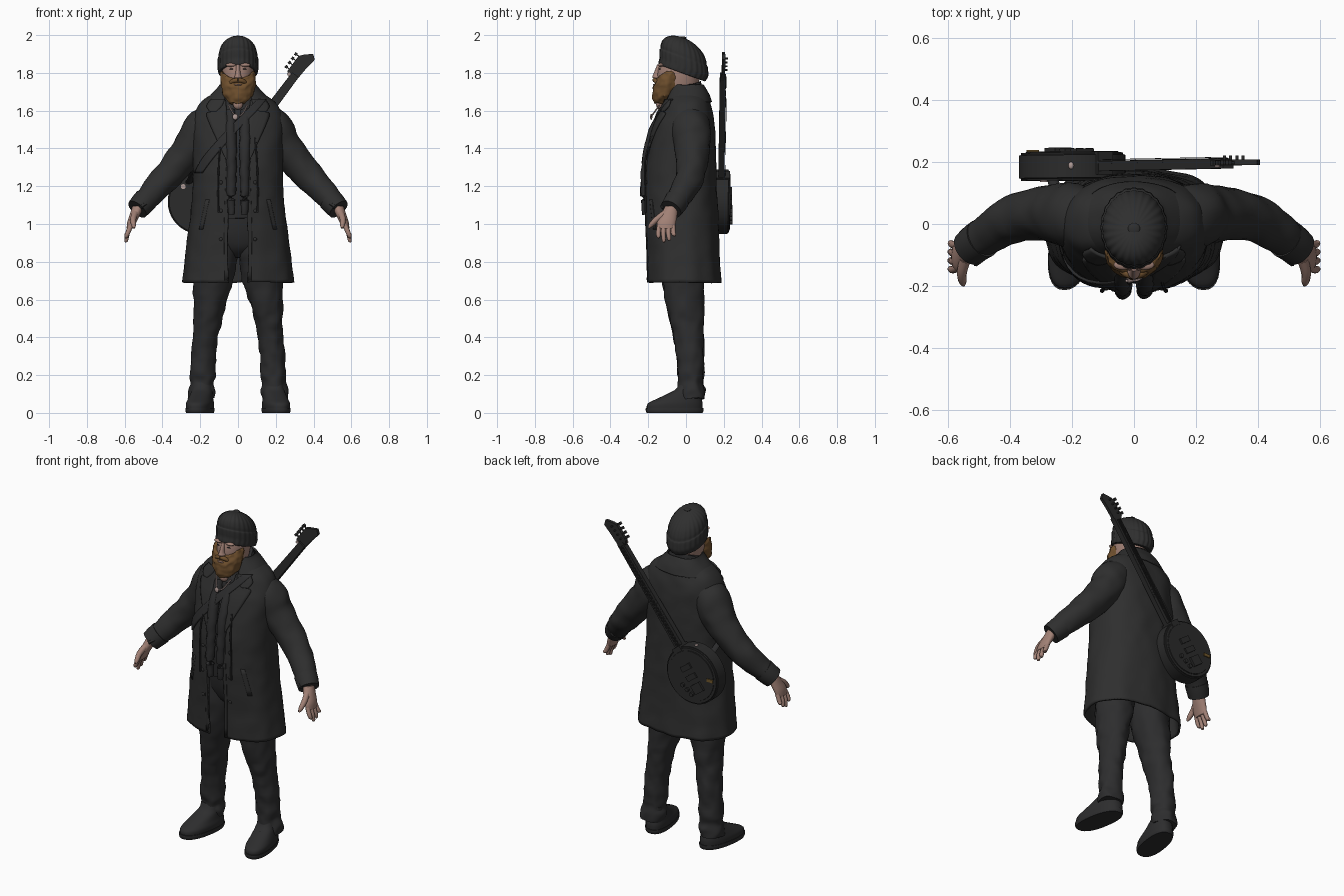
import bpy, bmesh, math
from mathutils import Vector, Matrix, noise

cube = bpy.data.objects.get("Cube")
if cube:
    bpy.data.objects.remove(cube, do_unlink=True)


def material(name, *rgb):
    m = bpy.data.materials.new(name)
    m.use_nodes = True
    m.diffuse_color = (*rgb, 1)
    bsdf = m.node_tree.nodes["Principled BSDF"]
    bsdf.inputs["Base Color"].default_value = (*rgb, 1)
    bsdf.inputs["Roughness"].default_value = 0.9
    return m


COAT = material("charcoal coat", .028, .028, .028)
CLOTH = material("black cloth", .026, .026, .027)
WOOD = material("black lacquer", .024, .024, .024)
SKIN = material("skin", .36, .22, .18)
BEARD = material("ginger hair", .16, .08, .027)
PALE = material("pale metal", .42, .32, .3)
GOLD = material("dull gold", .17, .1, .025)


def finish(name, bm, mat, solid=0):
    bmesh.ops.recalc_face_normals(bm, faces=bm.faces)
    me = bpy.data.meshes.new(name)
    bm.to_mesh(me)
    bm.free()
    me.materials.append(mat)
    me.shade_smooth()
    me.set_sharp_from_angle(angle=math.radians(42))
    ob = bpy.data.objects.new(name, me)
    bpy.context.collection.objects.link(ob)
    if solid:
        mod = ob.modifiers.new("Thickness", 'SOLIDIFY')
        mod.thickness, mod.offset = solid, 0
    return ob


def spline(rows, n=5):
    # Catmull-Rom through tuples of any length
    out = []
    for i in range(len(rows) - 1):
        a, b, c, d = (rows[max(0, min(len(rows) - 1, i + k))] for k in (-1, 0, 1, 2))
        for j in range(n):
            t = j / n
            out.append(tuple(q + .5 * t * (r - p + t * (2*p - 5*q + 4*r - s + t * (3*(q - r) + s - p)))
                             for p, q, r, s in zip(a, b, c, d)))
    return out + [tuple(rows[-1])]


def skin(name, rings, mat, closed=True, amp=0, freq=14, solid=0):
    bm = bmesh.new()
    loops = []
    for ring_pts in rings:
        loops.append([bm.verts.new(p + noise.noise_vector(p * freq) * amp) for p in ring_pts])
    n = len(loops[0])
    for a, b in zip(loops, loops[1:]):
        for i in range(n if closed else n - 1):
            j = (i + 1) % n
            bm.faces.new((a[i], a[j], b[j], b[i]))
    if closed:
        bm.faces.new(loops[0])
        bm.faces.new(loops[-1])
    return finish(name, bm, mat, solid)


def spow(v, e):
    return math.copysign(abs(v) ** e, v)


def ring(cx, cy, z, rx, ry, n=32, e=1.0, gap=0.0):
    # horizontal ring starting at the front; gap leaves it open there
    out = []
    for i in range(n):
        t = gap + (2 * math.pi - 2 * gap) * i / ((n - 1) if gap else n)
        out.append(Vector((cx + rx * spow(math.sin(t), e), cy - ry * spow(math.cos(t), e), z)))
    return out


def loft(name, rows, mat, n=32, **kw):
    return skin(name, [ring(*r, n=n) for r in spline(rows)], mat, **kw)


def tube(name, rows, mat, n=16, flat=1, steps=5, **kw):
    # rows hold x, y, z, radius
    pts = spline(rows, steps)
    rings = []
    for i, p in enumerate(pts):
        d = Vector(pts[min(i + 1, len(pts) - 1)][:3]) - Vector(pts[max(i - 1, 0)][:3])
        q = d.to_track_quat('Z', 'Y')
        rings.append([Vector(p[:3]) + q @ Vector((p[3] * math.cos(a), p[3] * flat * math.sin(a), 0))
                      for a in (2 * math.pi * k / n for k in range(n))])
    return skin(name, rings, mat, **kw)


def ball(name, loc, size, mat):
    bm = bmesh.new()
    bmesh.ops.create_uvsphere(bm, u_segments=16, v_segments=10, radius=1,
                              matrix=Matrix.Translation(loc) @ Matrix.Diagonal((*size, 1)))
    return finish(name, bm, mat)


# coat shell: z, half width, front y, back y, half opening
E = .85
coat_rows = spline([(.69, .288, -.2, .178, .05), (.85, .27, -.203, .168, .055), (1.05, .246, -.212, .162, .05),
                    (1.2, .234, -.213, .158, .045), (1.35, .233, -.2, .154, .045), (1.5, .236, -.165, .148, .055),
                    (1.58, .225, -.132, .138, .065), (1.64, .195, -.105, .122, .07), (1.69, .115, -.09, .105, .07)], 6)


def open_ring(r):
    z, w, f, b, g = r
    pts = ring(0, (f + b) / 2, z, w, (b - f) / 2, 72, E, math.asin((g / w) ** (1 / E)))
    fold = max(0, 1.15 - z) * .014
    for i, p in enumerate(pts):
        s = 1 + fold / w * math.sin(i * .75) * math.sin(math.pi * i / 71)
        p.x, p.y = p.x * s, p.y * s
    return pts


def coat_y(x, z):
    i = max(k for k, r in enumerate(coat_rows) if r[0] <= z or k == 0)
    a, b = coat_rows[i], coat_rows[min(i + 1, len(coat_rows) - 1)]
    t = (z - a[0]) / (b[0] - a[0]) if b[0] > a[0] else 0
    w, f, k = (a[m] + (b[m] - a[m]) * t for m in (1, 2, 3))
    return (f + k) / 2 - (k - f) / 2 * max(0, 1 - min(1, abs(x) / w) ** (2 / E)) ** (E / 2)


def strip(name, rows, mat, off=.012, thick=.009):
    # cloth strip lying on the coat front; rows hold z, first x, second x
    rings = []
    for z, a, b in spline(rows, 4):
        xs = [a + (b - a) * k / 6 for k in range(7)]
        rings.append([Vector((x, coat_y(x, z) - off, z)) for x in xs])
    return skin(name, rings, mat, closed=False, solid=thick)


skin("coat", [open_ring(r) for r in coat_rows], COAT, closed=False, amp=.005, solid=.012)
skin("coat_collar", [open_ring(r) for r in spline([(1.645, .172, -.112, .132, .075), (1.685, .136, -.096, .118, .07),
     (1.72, .104, -.082, .1, .065), (1.735, .094, -.072, .09, .06)])], COAT, closed=False, amp=.003, solid=.01)

# clothes under the coat
loft("jacket", [(0, -.02, 1.03, .2, .155), (0, -.025, 1.2, .2, .165), (0, -.02, 1.4, .19, .155),
                (0, -.005, 1.55, .16, .125), (0, .005, 1.66, .1, .09)], CLOTH, amp=.004)
loft("hips", [(0, -.015, .82, .05, .05), (0, -.02, .88, .15, .105), (0, -.02, .98, .19, .135),
              (0, -.02, 1.08, .19, .142)], CLOTH, amp=.005)
scarf = [ring(*r, n=48) for r in spline([(0, -.02, 1.6, .1, .105), (0, -.02, 1.64, .122, .115), (0, -.012, 1.69, .12, .105),
         (0, -.01, 1.73, .107, .095), (0, -.005, 1.755, .09, .082)])]
for r in scarf:
    for p in r:
        p.z += .3 * (p.y - .08)
skin("scarf", scarf, CLOTH, amp=.008, freq=22)

# mirrored parts
for s, side in ((1, "left"), (-1, "right")):
    def m(rows):
        return [(s * r[0], *r[1:]) for r in rows]
    tube(side + "_sleeve", m([(.12, .02, 1.575, .08), (.185, .025, 1.508, .104), (.232, .032, 1.425, .098),
         (.302, .034, 1.338, .085), (.39, .017, 1.238, .076), (.46, -.025, 1.16, .066), (.53, -.077, 1.08, .054)]),
         COAT, n=28, amp=.007)
    tube(side + "_cuff", m([(.488, -.046, 1.128, .065), (.51, -.061, 1.104, .063), (.533, -.079, 1.078, .059)]), COAT, n=24)
    tube(side + "_cuff_tab", m([(.465, -.087, 1.12, .012), (.49, -.109, 1.106, .012), (.515, -.127, 1.09, .012)]), COAT, n=6)
    # hand
    loft(side + "_palm", m([(.528, -.075, 1.095, .03, .034), (.545, -.09, 1.05, .028, .044),
         (.562, -.103, 1.01, .024, .05), (.573, -.106, .975, .017, .046)]), SKIN, n=20)
    for k, name in enumerate(("index", "middle", "ring", "little")):
        y, low = -.141 + k * .024, (.925, .903, .912, .935)[k]
        tube(f"{side}_{name}_finger", m([(.568, y, .99, .013), (.585, y - .006 + k * .003, .95, .0125),
             (.592, y - .004 + k * .004, low + .008, .01), (.592, y - .003 + k * .004, low, .004)]), SKIN, n=10, steps=3)
    tube(side + "_thumb", m([(.545, -.115, 1.055, .018), (.555, -.155, 1.025, .016), (.553, -.185, .995, .013),
         (.55, -.198, .978, .005)]), SKIN, n=10)
    # leg and shoe
    loft(side + "_trouser_leg", m([(.198, .028, .075, .068, .066), (.192, .03, .12, .072, .07), (.19, .027, .16, .062, .064),
         (.188, .025, .21, .066, .068), (.18, .02, .33, .066, .074), (.165, .008, .45, .07, .085), (.153, -.003, .55, .082, .096),
         (.13, -.016, .7, .106, .11), (.115, -.02, .85, .113, .122), (.1, -.02, .99, .098, .12)]), CLOTH, amp=.011, freq=18)
    for part, rows in (("sole", [(.2, -.06, 0, .068, .148), (.2, -.06, .012, .071, .153), (.2, -.06, .026, .071, .153)]),
                       ("shoe", [(.2, -.06, .022, .068, .148), (.2, -.057, .05, .069, .145), (.2, -.035, .075, .063, .118),
                                 (.198, -.01, .1, .058, .09), (.196, .015, .125, .055, .07), (.195, .025, .16, .052, .058)])):
        rings = [ring(*r, n=32, e=.85) for r in spline(rows, 4)]
        for r in rings:
            for p in r:
                p.x = s * (p.x - .15 * (p.y + .05))
        skin(f"{side}_{part}", rings, CLOTH)
    for k in range(3):
        y, z = -.095 + k * .027, .08 + k * .014
        tube(f"{side}_lace_{k}", m([(.17, y, z, .006), (.2, y - .008, z + .012, .006), (.235, y, z, .006)]), CLOTH, n=6)
    # lapel, pocket, front facing and hanging ends
    strip(side + "_lapel", [(1.31, s * .045, s * .05), (1.42, s * .05, s * .1), (1.53, s * .055, s * .15),
                            (1.585, s * .06, s * .165), (1.6, s * .06, s * .12), (1.655, s * .065, s * .11)], COAT, off=.014)
    strip(side + "_collar_point", [(1.595, s * .115, s * .15), (1.625, s * .085, s * .165), (1.66, s * .07, s * .14)], COAT, off=.018)
    strip(side + "_pocket", [(.97, s * .185, s * .205), (1.13, s * .15, s * .17)], COAT, off=.006, thick=.006)
    strip(side + "_coat_edge", [(.7, s * .052, s * .07), (1.0, s * .055, s * .073), (1.3, s * .047, s * .062)], COAT, off=.004)
    tube(side + "_scarf_tail", m([(.04, -.12, 1.6, .026), (.036, -.185, 1.45, .028), (.034, -.21, 1.3, .026),
         (.036, -.217, 1.15, .024), (.034, -.212, 1.05, .016)]), CLOTH, n=12, amp=.007, freq=25)
    tube(side + "_cord", m([(.085, -.17, 1.5, .005), (.1, -.214, 1.35, .005), (.105, -.216, 1.2, .005),
         (.104, -.214, 1.06, .006)]), CLOTH, n=6)
    for k in range(3):
        ball(f"{side}_button_{k}", (s * .09, coat_y(.09, .92 + .15 * k) - .004, .92 + .15 * k), (.01, .006, .01), COAT)
    # face sides
    ball(side + "_brow", (s * .036, -.132, 1.842), (.03, .016, .01), SKIN)
    ball(side + "_eye", (s * .034, -.1385, 1.82), (.011, .005, .003), CLOTH)
    tube(side + "_moustache", m([(0, -.166, 1.762, .012), (.025, -.16, 1.757, .012), (.05, -.142, 1.74, .008)]), BEARD, n=10)

# head
loft("head", [(0, -.02, 1.6, .06, .065), (0, -.035, 1.67, .062, .085), (0, -.043, 1.71, .074, .102),
              (0, -.04, 1.77, .083, .112), (0, -.035, 1.82, .085, .113), (0, -.03, 1.86, .08, .1),
              (0, -.02, 1.91, .055, .07)], SKIN)
loft("nose", [(0, -.145, 1.768, .012, .015), (0, -.152, 1.776, .021, .026), (0, -.15, 1.795, .014, .022),
              (0, -.142, 1.845, .009, .01)], SKIN, n=14)
beard = [ring(*r, n=48) for r in spline([(0, -.14, 1.636, .02, .02), (0, -.133, 1.645, .048, .038), (0, -.118, 1.68, .077, .058),
         (0, -.1, 1.72, .091, .074), (0, -.092, 1.75, .092, .07), (0, -.085, 1.768, .089, .066), (0, -.08, 1.77, .07, .055)])]
for r in beard:
    for p in r:
        p.z += .04 * min(1, abs(p.x) / .085) ** 2 * max(0, (p.z - 1.68) / .09)
skin("beard", beard, BEARD, amp=.008, freq=40)
ball("lower_lip", (0, -.17, 1.737), (.02, .006, .005), SKIN)
ball("throat", (0, -.138, 1.632), (.026, .02, .026), SKIN)

# ribbed knit hat: tilted brim, crown leaning forward
tilt = Matrix.Translation((0, -.021, 1.803)) @ Matrix.Rotation(math.radians(-20), 4, 'X')
hat = []
for z, r, rib in spline([(-.004, .93, .005), (0, .99, .01), (.03, 1.02, .014), (.07, 1.01, .014), (.08, .97, .01),
                         (.1, .95, .014), (.128, .85, .016), (.152, .65, .018), (.168, .38, .02), (.175, .1, .01)], 4):
    pts = ring(0, 0, z, .105 * r, .133 * r, n=144)
    hat.append([tilt @ Vector((p.x * (1 + rib * math.cos(i * math.pi / 3)),
                               p.y * (1 + rib * math.cos(i * math.pi / 3)) - .4 * max(0, z - .03), z))
                for i, p in enumerate(pts)])
skin("knit_hat", hat, COAT)
ball("hat_tip", tilt @ Vector((0, -.058, .173)), (.02, .02, .007), COAT)

# necklace
tube("necklace", [(-.05, -.14, 1.63, .004), (-.018, -.178, 1.577, .004), (.018, -.178, 1.577, .004), (.05, -.14, 1.63, .004)], PALE, n=6)
ball("pendant", (-.015, -.184, 1.567), (.014, .006, .016), PALE)

# strap across the chest and under the arm
strip("strap_front", [(1.27, -.228, -.19), (1.36, -.178, -.122), (1.5, -.055, .003), (1.6, .045, .1),
                      (1.66, .105, .15)], CLOTH, off=.02)
tube("strap_side", [(-.205, -.09, 1.29, .018), (-.236, -.01, 1.27, .018), (-.25, .08, 1.24, .018), (-.262, .15, 1.22, .018)],
     CLOTH, n=8, flat=.6)

# instrument frame: local y runs along the neck, local z faces backward
G = Matrix(((-.8, .6, 0, -.2), (0, .012, 1, .187), (.6, .8, 0, 1.118), (0, 0, 0, 1)))


def disc(name, x, y, z, r, h, mat, n=24, bevel=0):
    bm = bmesh.new()
    bmesh.ops.create_cone(bm, cap_ends=True, segments=n, radius1=r, radius2=r, depth=h)
    if bevel:
        rim = [e for e in bm.edges if abs(e.verts[0].co.z - e.verts[1].co.z) < 1e-5]
        bmesh.ops.bevel(bm, geom=rim, offset=bevel, segments=3, affect='EDGES')
    bm.transform(G @ Matrix.Translation((x, y, z)))
    return finish(name, bm, mat)


def slab(name, outline, z0, z1, mat):
    bm = bmesh.new()
    f = bm.faces.new([bm.verts.new((x, y, z0)) for x, y in outline])
    top = bmesh.ops.extrude_face_region(bm, geom=[f])["geom"]
    bmesh.ops.translate(bm, vec=(0, 0, z1 - z0), verts=[v for v in top if isinstance(v, bmesh.types.BMVert)])
    bm.transform(G)
    return finish(name, bm, mat)


def box(name, x, y, w, l, z0, z1, mat):
    return slab(name, [(x - w, y - l), (x + w, y - l), (x + w, y + l), (x - w, y + l)], z0, z1, mat)


disc("instrument_body", 0, 0, -.002, .172, .09, WOOD, 64, .008)
disc("instrument_face", 0, 0, .044, .15, .006, WOOD, 64, .002)
slab("neck", [(-.029, .06), (.029, .06), (.021, .84), (-.021, .84)], -.018, .006, WOOD)
slab("fingerboard", [(-.031, .05), (.031, .05), (.022, .83), (-.022, .83)], .006, .014, WOOD)
box("neck_heel", 0, .13, .03, .05, -.03, .045, WOOD)
slab("headstock", [(-.021, .81), (.021, .81), (.046, .83), (.046, .93), (.03, .95), (-.008, .985), (-.034, .965),
                   (-.026, .9)], -.008, .01, WOOD)
for k in range(4):
    y = .845 + .028 * k
    box(f"tuner_shaft_{k}", .052, y, .012, .003, -.004, .004, WOOD)
    box(f"tuner_key_{k}", .064, y, .007, .008, -.008, .008, WOOD)
    disc(f"tuner_post_{k}", .025 - .004 * k, y + .008, .014, .005, .018, WOOD, 10)
for k in range(18):
    box(f"fret_{k}", 0, .81 - .64 * (1 - .5 ** (k / 9)), .022, .0015, .014, .016, WOOD)
for k in range(4):
    box(f"string_{k}", -.012 + .008 * k, .36, .0008, .46, .018, .0196, WOOD)
box("pickup", 0, .055, .036, .016, .045, .056, WOOD)
box("bridge_pickup", 0, -.005, .036, .016, .045, .056, WOOD)
box("bridge", 0, -.075, .034, .028, .045, .06, WOOD)
for k in range(3):
    disc(f"control_knob_{k}", -.085 + .012 * k, -.02 - .035 * k, .052, .012, .014, WOOD, 16)
slab("gold_badge", [(.104 + .8 * u + .6 * v, -.072 - .6 * u + .8 * v)
                    for u, v in ((-.02, -.009), (.02, -.009), (.02, .009), (-.02, .009))], .046, .053, GOLD)
disc("back_button", .12, .01, -.049, .013, .006, PALE, 16)
disc("headstock_button", .03, .822, -.01, .009, .006, PALE, 12)
ball("rim_button", G @ Vector((.105, .135, .0)), (.009, .012, .007), PALE)
